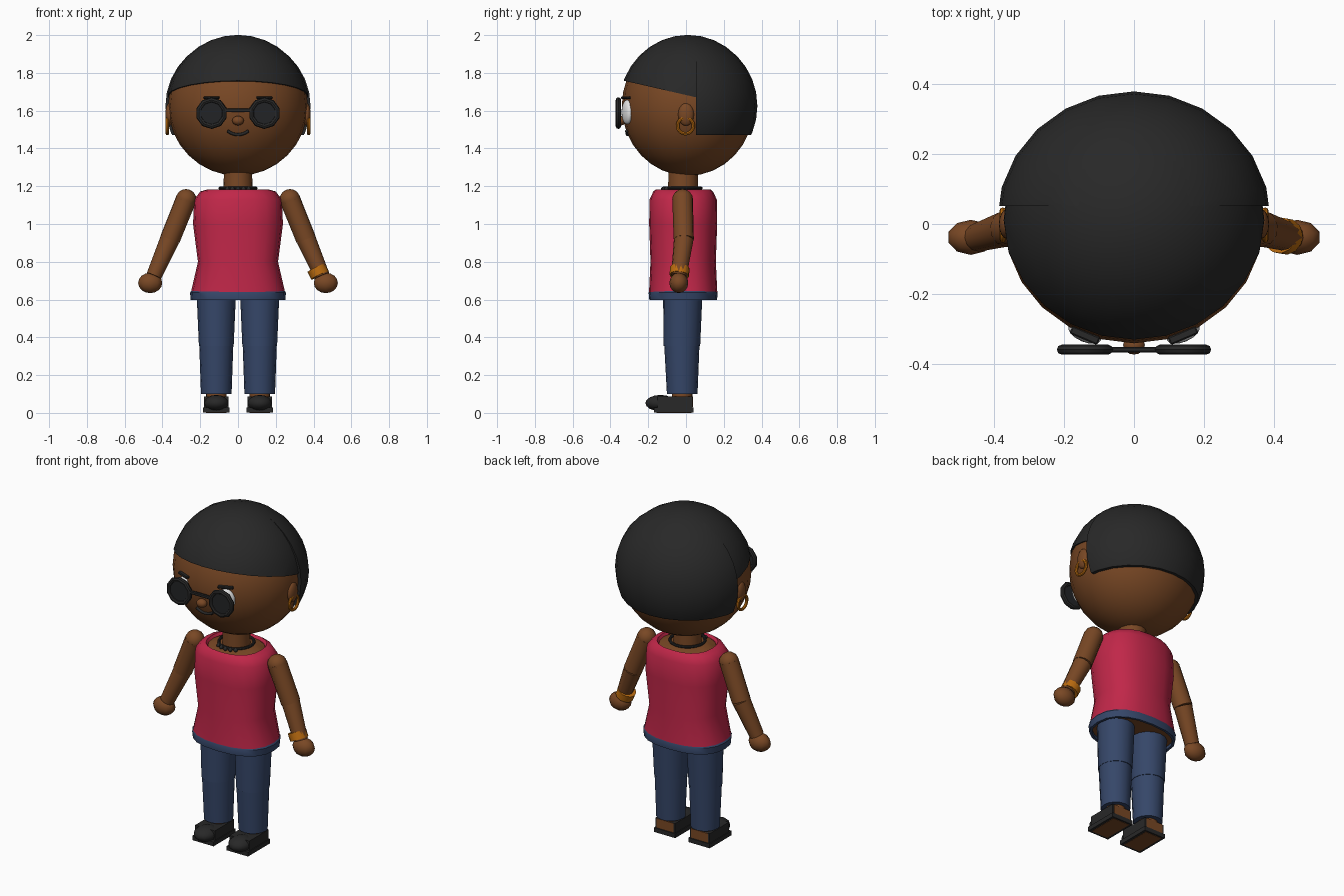
import bpy, bmesh, math
from mathutils import Vector, Matrix

if "Cube" in bpy.data.objects:
    bpy.data.objects.remove(bpy.data.objects["Cube"])


def material(name, r, g, b):
    m = bpy.data.materials.new(name)
    m.use_nodes = True
    m.diffuse_color = (r, g, b, 1)
    bsdf = m.node_tree.nodes["Principled BSDF"]
    bsdf.inputs["Base Color"].default_value = (r, g, b, 1)
    bsdf.inputs["Roughness"].default_value = 0.8
    return m


SKIN = material("brown skin", 0.19, 0.064, 0.018)
BLACK = material("soft black", 0.021, 0.021, 0.021)
RED = material("crimson cloth", 0.53, 0.02, 0.066)
DENIM = material("blue denim", 0.036, 0.062, 0.14)
GOLD = material("gold", 0.5, 0.15, 0.005)
WHITE = material("eye white", 0.75, 0.75, 0.75)
LENS = material("dark lens", 0.016, 0.017, 0.019)


def finish(name, bm, mat, angle=40):
    bmesh.ops.recalc_face_normals(bm, faces=bm.faces)
    mesh = bpy.data.meshes.new(name)
    bm.to_mesh(mesh)
    bm.free()
    mesh.materials.append(mat)
    ob = bpy.data.objects.new(name, mesh)
    bpy.context.collection.objects.link(ob)
    bpy.ops.object.select_all(action='DESELECT')
    ob.select_set(True)
    bpy.context.view_layer.objects.active = ob
    bpy.ops.object.shade_smooth_by_angle(angle=math.radians(angle))
    return ob


def ball(name, mat, loc, size, seg=16, rings=10, cuts=(), rot=None):
    """Ellipsoid, trimmed and closed by (point, outward normal) planes."""
    bm = bmesh.new()
    bmesh.ops.create_uvsphere(bm, u_segments=seg, v_segments=rings, radius=1)
    m = Matrix.Translation(loc) @ (rot or Matrix()) @ Matrix.Diagonal((*size, 1))
    bmesh.ops.transform(bm, matrix=m, verts=bm.verts)
    for co, no in cuts:
        bmesh.ops.bisect_plane(bm, geom=bm.verts[:] + bm.edges[:] + bm.faces[:],
                               plane_co=co, plane_no=no, clear_outer=True)
        bmesh.ops.holes_fill(bm, edges=[e for e in bm.edges if e.is_boundary])
    return finish(name, bm, mat, 45)


def box(name, mat, lo, hi, bevel=0.0, rot=None):
    lo, hi = Vector(lo), Vector(hi)
    bm = bmesh.new()
    bmesh.ops.create_cube(bm, size=1)
    m = Matrix.Translation((lo + hi) / 2) @ (rot or Matrix()) @ Matrix.Diagonal((*(hi - lo), 1))
    bmesh.ops.transform(bm, matrix=m, verts=bm.verts)
    if bevel:
        bmesh.ops.bevel(bm, geom=bm.edges[:], offset=bevel, segments=1, affect='EDGES')
    return finish(name, bm, mat, 30)


def loft(name, mat, rings, n=16, power=2.0, axis=None, caps=True):
    """Skin through rings (x, y, z, rx, ry), square to the given axis."""
    turn = Vector((0, 0, 1)).rotation_difference(axis).to_matrix() if axis else Matrix.Identity(3)
    bm = bmesh.new()
    loops = []
    for x, y, z, rx, ry in rings:
        loop = []
        for i in range(n):
            c, s = math.cos(math.tau * i / n), math.sin(math.tau * i / n)
            p = Vector((rx * math.copysign(abs(c) ** (2 / power), c),
                        ry * math.copysign(abs(s) ** (2 / power), s), 0))
            loop.append(bm.verts.new(Vector((x, y, z)) + turn @ p))
        loops.append(loop)
    for a, b in zip(loops, loops[1:]):
        for i in range(n):
            j = (i + 1) % n
            bm.faces.new((a[i], a[j], b[j], b[i]))
    if caps:
        bm.faces.new(loops[0])
        bm.faces.new(loops[-1])
    return finish(name, bm, mat)


def limb(name, mat, a, b, ra, rb, n=12):
    a, b = Vector(a), Vector(b)
    return loft(name, mat, [(*a, ra, ra), (*b, rb, rb)], n, axis=(b - a).normalized())


def torus(name, mat, loc, major, minor, axis, n=20, k=8, depth=None):
    """Ring around an axis, with an optional separate half depth."""
    turn = Vector((0, 0, 1)).rotation_difference(Vector(axis)).to_matrix()
    bm = bmesh.new()
    grid = []
    for i in range(n):
        u = math.tau * (i + 0.5) / n
        row = []
        for j in range(k):
            v = math.tau * j / k
            r = major + minor * math.cos(v)
            p = Vector((r * math.cos(u), r * math.sin(u), (depth or minor) * math.sin(v)))
            row.append(bm.verts.new(Vector(loc) + turn @ p))
        grid.append(row)
    for i in range(n):
        for j in range(k):
            a, b = grid[i], grid[(i + 1) % n]
            bm.faces.new((a[j], b[j], b[(j + 1) % k], a[(j + 1) % k]))
    return finish(name, bm, mat)


# Head and hair
HEAD, RX, RY, RZ = Vector((0, 0.01, 1.625)), 0.37, 0.35, 0.37


def face_y(x, z, lift=0.0):
    k = 1 - (x / RX) ** 2 - ((z - HEAD.z) / RZ) ** 2
    return HEAD.y - RY * math.sqrt(max(k, 0)) - lift


ball("head", SKIN, HEAD, (RX, RY, RZ), 24, 16)
ball("hair_cap", BLACK, HEAD, (0.377, 0.364, 0.376), 24, 16,
     [((0, -0.335, 1.76), (0, -0.23, -1))])
ball("hair_back", BLACK, HEAD, (0.39, 0.368, 0.373), 24, 16,
     [((0, 0.052, 0), (0, -1, 0)), ((0, 0, 1.472), (0, 0, -1))])
ball("nose", SKIN, (0, -0.345, 1.547), (0.031, 0.027, 0.025))

# Smile, laid along the face as a curve
curve = bpy.data.curves.new("mouth", 'CURVE')
curve.dimensions = '3D'
curve.bevel_depth = 0.008
curve.bevel_resolution = 2
curve.use_fill_caps = True
line = curve.splines.new('POLY')
line.points.add(8)
for i, p in enumerate(line.points):
    t = i / 4 - 1
    x, z = 0.056 * t, 1.473 + 0.02 * t * t
    p.co = (x, face_y(x, z, 0.002), z, 1)
curve.materials.append(BLACK)
bpy.context.collection.objects.link(bpy.data.objects.new("mouth", curve))

# Neck, chest, cord and tank top
CY = -0.015
loft("neck", SKIN, [(0, CY, 1.15, 0.078, 0.08), (0, CY, 1.29, 0.074, 0.078)])
loft("chest", SKIN, [(0, CY, 1.12, 0.2, 0.155), (0, CY, 1.165, 0.165, 0.14),
                     (0, CY, 1.185, 0.09, 0.09)])
torus("necklace", BLACK, (0, CY, 1.19), 0.097, 0.008, (0, 0, 1))
for i in range(5):
    u = math.tau * (i - 2) / 22 - math.pi / 2
    ball(f"necklace_bead_{i}", BLACK, (0.105 * math.cos(u), CY + 0.105 * math.sin(u), 1.186),
         (0.012, 0.012, 0.012), 8, 6)
loft("tank_top", RED, [(0, CY, 1.165, 0.155, 0.135), (0, CY, 1.182, 0.165, 0.146),
                       (0, CY, 1.172, 0.2, 0.158), (0, CY, 1.13, 0.232, 0.178),
                       (0, CY, 1.0, 0.238, 0.18), (0, CY, 0.8, 0.212, 0.173),
                       (0, CY, 0.635, 0.25, 0.181)], 20, 2.4, caps=False)
loft("waistband", DENIM, [(0, CY, 0.645, 0.248, 0.178), (0, CY, 0.637, 0.254, 0.183),
                          (0, CY, 0.597, 0.25, 0.179), (0, CY, 0.597, 0.235, 0.165),
                          (0, CY, 0.645, 0.235, 0.165)], 20, 2.4, caps=False)
loft("hips", SKIN, [(0, CY, 0.66, 0.2, 0.16), (0, CY, 0.615, 0.24, 0.168)], 20, 2.4)

for s, side in ((1, "left"), (-1, "right")):
    # Ears, earrings, eyes and brows
    ball(f"{side}_ear", SKIN, (s * 0.363, 0, 1.58), (0.022, 0.042, 0.06))
    torus(f"{side}_earring", GOLD, (s * 0.374, -0.003, 1.52), 0.042, 0.009, (1, 0, 0))
    tilt = Matrix.Rotation(s * 0.4, 4, 'Z')
    ball(f"{side}_eye", WHITE, (s * 0.14, -0.312, 1.592), (0.05, 0.024, 0.065), rot=tilt)
    y = face_y(0.14, 1.668, 0.006)
    box(f"{side}_brow", BLACK, (s * 0.14 - 0.043, y - 0.012, 1.662),
        (s * 0.14 + 0.043, y + 0.012, 1.676), 0.004, tilt)
    # Spectacles
    torus(f"{side}_frame", BLACK, (s * 0.14, -0.358, 1.587), 0.07, 0.014, (0, -1, 0), 10, 8)
    limb(f"{side}_lens", LENS, (s * 0.14, -0.352, 1.587), (s * 0.14, -0.364, 1.587), 0.07, 0.06, 10)

    # Arms
    shoulder, elbow = Vector((s * 0.275, -0.018, 1.13)), Vector((s * 0.36, -0.012, 0.92))
    wrist = Vector((s * 0.445, -0.038, 0.725))
    ball(f"{side}_shoulder", SKIN, shoulder, (0.055, 0.055, 0.055), 12, 8)
    limb(f"{side}_upper_arm", SKIN, shoulder, elbow, 0.055, 0.054)
    limb(f"{side}_forearm", SKIN, elbow, wrist, 0.052, 0.041)
    ball(f"{side}_hand", SKIN, (s * 0.465, -0.038, 0.688), (0.067, 0.05, 0.054), 10, 8)

    # Trouser legs and ankles
    lx = s * 0.115
    loft(f"{side}_thigh", DENIM, [(lx, -0.017, 0.63, 0.104, 0.104), (lx, -0.022, 0.354, 0.092, 0.097)])
    loft(f"{side}_shin", DENIM, [(lx, -0.022, 0.354, 0.09, 0.093), (lx, -0.02, 0.1, 0.081, 0.081)])
    loft(f"{side}_ankle", SKIN, [(lx, -0.02, 0.12, 0.055, 0.055), (lx, -0.02, 0.07, 0.055, 0.055)])

    # Open-heeled shoes with a bare heel and pale sole plate
    box(f"{side}_shoe_sole", BLACK, (lx - 0.071, -0.17, 0.002), (lx + 0.071, 0.04, 0.028))
    box(f"{side}_shoe_upper", BLACK, (lx - 0.066, -0.15, 0.02), (lx + 0.066, 0.034, 0.086))
    ball(f"{side}_shoe_toe", BLACK, (lx, -0.135, 0.052), (0.066, 0.08, 0.043), 12, 8)
    box(f"{side}_heel", SKIN, (lx - 0.056, 0.03, 0.03), (lx + 0.056, 0.037, 0.086))
    box(f"{side}_sole_plate", SKIN, (lx - 0.055, -0.155, 0), (lx + 0.055, 0.03, 0.006))

# Spectacle bridge and bangle
box("bridge", BLACK, (-0.07, -0.366, 1.592), (0.07, -0.35, 1.612), 0.004)
limb("bangle", GOLD, (0.415, -0.032, 0.768), (0.434, -0.036, 0.728), 0.052, 0.052)
